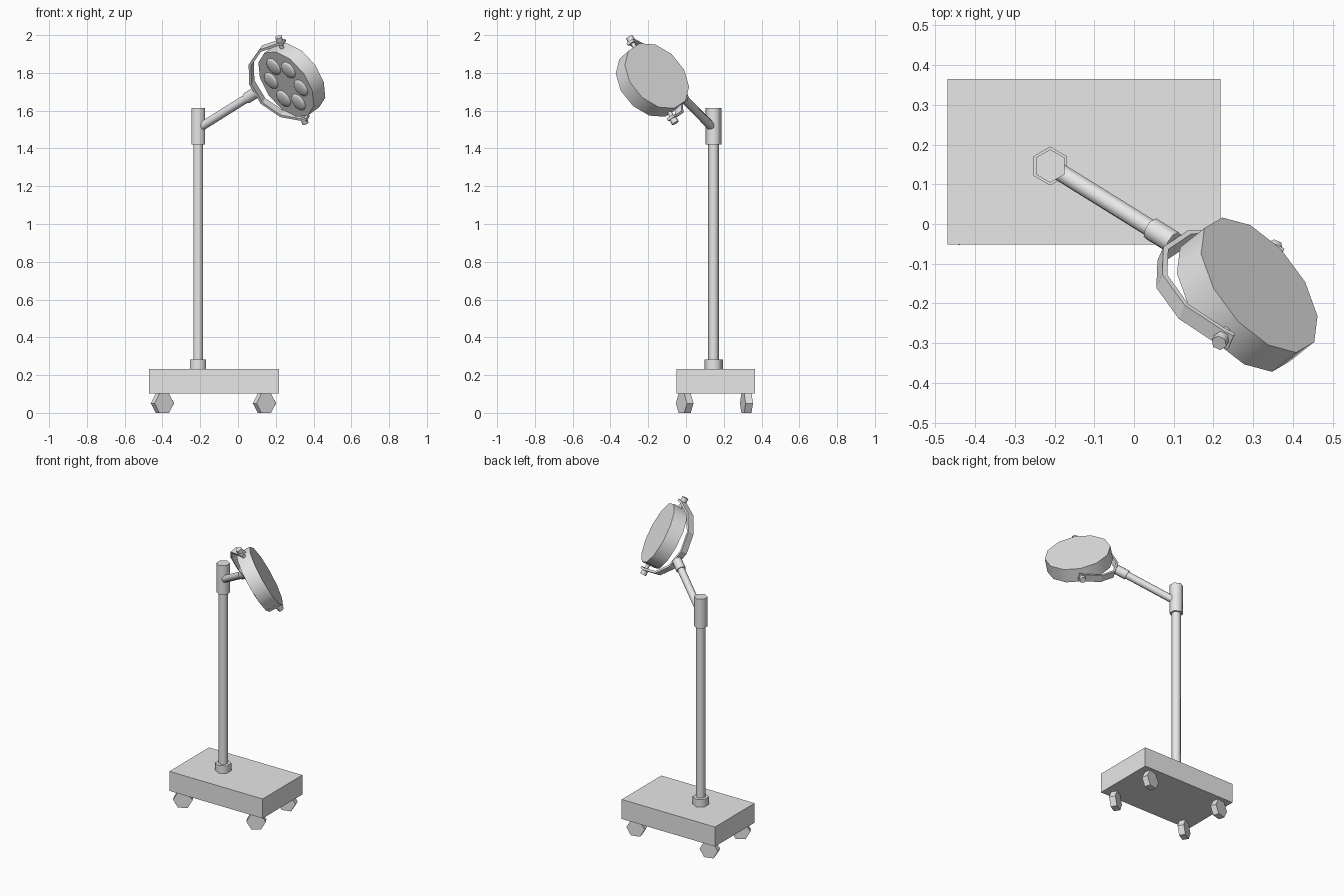
import bpy, bmesh
from math import sin, cos, radians, pi
from mathutils import Vector, Matrix

cube = bpy.data.objects.get("Cube")
if cube:
    bpy.data.objects.remove(cube)

grey = bpy.data.materials.new("light_grey")
grey.use_nodes = True
colour = (0.8, 0.8, 0.8, 1)
grey.diffuse_color = colour
grey.node_tree.nodes["Principled BSDF"].inputs["Base Color"].default_value = colour


def finish(name, bm, smooth=None):
    bmesh.ops.recalc_face_normals(bm, faces=bm.faces)
    me = bpy.data.meshes.new(name)
    bm.to_mesh(me)
    bm.free()
    me.materials.append(grey)
    if smooth:
        me.shade_smooth()
        me.set_sharp_from_angle(angle=radians(smooth))
    ob = bpy.data.objects.new(name, me)
    bpy.context.collection.objects.link(ob)
    return ob


def frame(origin, axis, corner):
    """Matrix with z along axis and y towards corner."""
    z = Vector(axis).normalized()
    x = Vector(corner).cross(z).normalized()
    return Matrix.Translation(origin) @ Matrix((x, z.cross(x), z)).transposed().to_4x4()


def prism(name, start, end, radius, sides=6, corner=(0, 1, 0), smooth=65):
    """Straight prism between two points, with one corner pointing to corner."""
    a, b = Vector(start), Vector(end)
    bm = bmesh.new()
    bmesh.ops.create_cone(bm, cap_ends=True, segments=sides, radius1=radius, radius2=radius,
                          depth=(b - a).length, matrix=frame((a + b) / 2, b - a, corner))
    return finish(name, bm, smooth)


# Base box
bm = bmesh.new()
bmesh.ops.create_cube(bm, size=1, matrix=Matrix.Translation((-0.126, 0.157, 0.167))
                      @ Matrix.Diagonal((0.688, 0.417, 0.13, 1)))
finish("base", bm)

# Swivelled six-sided casters
for row, y, turn in (("front", -0.007, 30), ("back", 0.32, 15)):
    for side, x in (("right", -0.4), ("left", 0.14)):
        t = radians(turn)
        axle = Vector((sin(t), -cos(t), 0)) * 0.02
        hub = Vector((x, y, 0.051))
        prism(f"{row}_{side}_caster", hub - axle, hub + axle, 0.059,
              corner=(cos(t), sin(t), 0), smooth=None)

# Pole with its two collars
px, py = -0.211, 0.146
for name, low, high, radius in (("base_collar", 0.225, 0.283, 0.049),
                                ("pole", 0.23, 1.5, 0.029),
                                ("top_collar", 1.42, 1.615, 0.042)):
    prism(name, (px, py, low), (px, py, high), radius)

# Lamp frame: pin axis, lamp back direction, yoke middle direction
centre = Vector((0.285, -0.178, 1.762))
back = Vector((0.68, 0.54, 0.5)).normalized()
pin = Vector((0.272, 0.46, -0.845))
pin = (pin - back * pin.dot(back)).normalized()
mid = Vector((-0.9, 0.43, -0.06))
mid = (mid - pin * mid.dot(pin)).normalized()
across = pin.cross(mid)

# Arm and its socket at the yoke
root = Vector((px, py, 1.505))
tip = Vector((0.1, -0.047, 1.7))
prism("arm", root, tip, 0.023, sides=8)
prism("arm_socket", root.lerp(tip, 0.82), tip, 0.03, sides=8)

# Yoke: half ring of flat strip, with straight ends past the pins
ring = 0.235
path = [centre + ring * (cos(a) * mid - sin(a) * pin)
        for a in (radians(d) for d in range(-90, 91, 30))]
path = [path[0] - mid * 0.025] + path + [path[-1] - mid * 0.025]
bm = bmesh.new()
rows = [[bm.verts.new(p + across * s * 0.022) for s in (-1, 1)] for p in path]
for (a, b), (c, d) in zip(rows, rows[1:]):
    bm.faces.new((a, b, d, c))
yoke = finish("yoke", bm)
solid = yoke.modifiers.new("thickness", 'SOLIDIFY')
solid.thickness = 0.014
solid.offset = 0

# Pivot pins with heads
for side, s in (("upper", -1), ("lower", 1)):
    out = pin * s
    prism(f"{side}_pin", centre + out * 0.18, centre + out * 0.25, 0.012, corner=mid)
    prism(f"{side}_pin_head", centre + out * 0.242, centre + out * 0.268, 0.02, corner=mid)

# Lamp housing
half = 0.045
prism("lamp_housing", centre - back * half, centre + back * half, 0.202, 12, pin, 35)

# Ring of shallow lenses on the lit face
face = frame(centre - back * half, -back, pin)
bm = bmesh.new()
for i in range(6):
    place = Matrix.Rotation(i * pi / 3 + pi / 6, 4, 'Z') @ Matrix.Translation((0, 0.115, 0))
    bmesh.ops.create_uvsphere(bm, u_segments=16, v_segments=8, radius=1,
                              matrix=face @ place @ Matrix.Diagonal((0.05, 0.05, 0.014, 1)))
finish("lenses", bm, 60)
